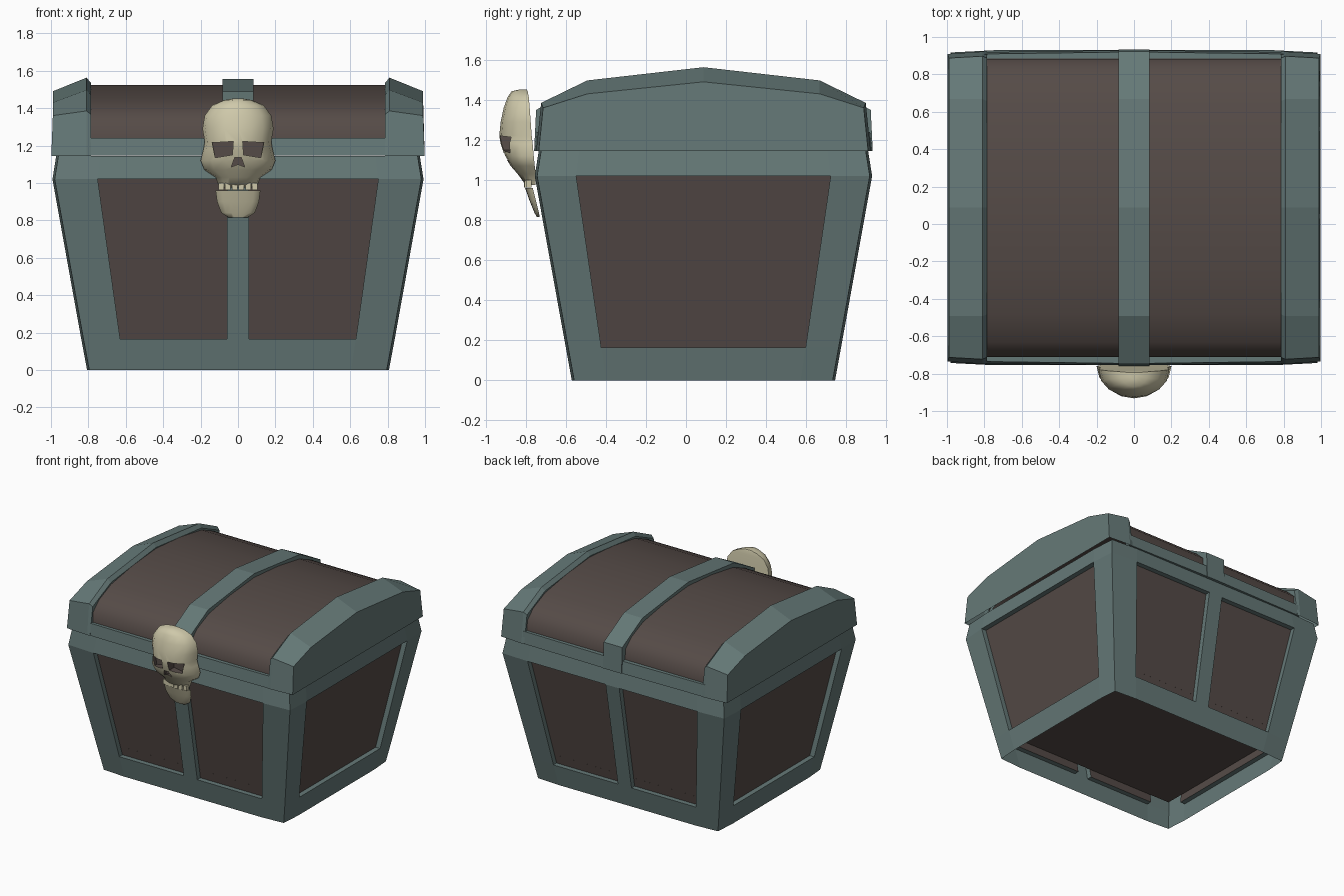
import bpy, bmesh, math

if "Cube" in bpy.data.objects:
    bpy.data.objects.remove(bpy.data.objects["Cube"])

C = 0.087  # chest centre in y


def material(name, rgb):
    m = bpy.data.materials.new(name)
    m.diffuse_color = (*rgb, 1)
    m.use_nodes = True
    m.node_tree.nodes["Principled BSDF"].inputs["Base Color"].default_value = m.diffuse_color
    return m


METAL = material("teal metal", (0.13, 0.19, 0.185))
WOOD = material("dark wood", (0.091, 0.070, 0.063))
BONE = material("bone", (0.62, 0.58, 0.40))


def make(name, verts, faces, mats, smooth=False, recalc=True):
    me = bpy.data.meshes.new(name)
    me.from_pydata(verts, [], faces)
    bm = bmesh.new()
    bm.from_mesh(me)
    bmesh.ops.remove_doubles(bm, verts=bm.verts, dist=1e-4)
    if recalc:
        bmesh.ops.recalc_face_normals(bm, faces=bm.faces)
    for f in bm.faces:
        f.smooth = smooth
    bm.to_mesh(me)
    bm.free()
    ob = bpy.data.objects.new(name, me)
    bpy.context.collection.objects.link(ob)
    for m in mats:
        me.materials.append(m)
    return ob


def loft(name, rings, mats):
    """Closed rings joined into a capped solid."""
    n = len(rings[0])
    v = [p for r in rings for p in r]
    f = [(i * n + j, i * n + (j + 1) % n, (i + 1) * n + (j + 1) % n, (i + 1) * n + j)
         for i in range(len(rings) - 1) for j in range(n)]
    f += [tuple(range(n)), tuple(range(len(v) - n, len(v)))]
    return make(name, v, f, mats)


def sheet(name, rows, mats, smooth=False, cap=False):
    """Open rows joined into a surface; cap closes the last row."""
    n = len(rows[0])
    v = [p for r in rows for p in r]
    f = [(i * n + j, (i + 1) * n + j, (i + 1) * n + j + 1, i * n + j + 1)
         for i in range(len(rows) - 1) for j in range(n - 1)]
    if cap:
        f.append(tuple(range(len(v) - n, len(v))))
    return make(name, v, f, mats, smooth)


def box(name, x, y, z, mats):
    return loft(name, [[(a, y[0], z[0]), (a, y[1], z[0]), (a, y[1], z[1]), (a, y[0], z[1])]
                       for a in x], mats)


def smooth_by_angle(ob, deg):
    bpy.ops.object.select_all(action='DESELECT')
    ob.select_set(True)
    bpy.context.view_layer.objects.active = ob
    bpy.ops.object.shade_smooth_by_angle(angle=math.radians(deg))


# ---- body: flared metal frame with recessed wooden panels ----
# z, half x, half y, front panel half width, side panel half width
ROWS = [(0, .807, .657, .605, .485), (.165, .838, .687, .63, .51),
        (1.02, .992, .842, .75, .635), (1.145, .972, .822, .735, .62)]
DEPTH = .04
fv, ff, pv, pf = [], [], [], []


def quad(verts, faces, pts):
    faces.append(tuple(range(len(verts), len(verts) + 4)))
    verts.extend(pts)


for side in range(4):
    a = side * math.pi / 2
    ca, sa = round(math.cos(a)), round(math.sin(a))

    def place(p, inset=0):
        u, d, z = p
        d -= inset
        return (u * ca + d * sa, u * sa - d * ca + C, z)

    grid = []
    for z, hx, hy, pfw, psw in ROWS:
        w, d, p = (hx, hy, pfw) if side % 2 == 0 else (hy, hx, psw)
        mid = [-.06, .06] if side % 2 == 0 else []
        cols = [-p] + mid + [p]
        grid.append([(-w + .012, d - .012, z)] + [(u, d, z) for u in cols] + [(w - .012, d - .012, z)])
    openings = (1, 3) if side % 2 == 0 else (1,)
    for r in range(3):
        for c in range(len(grid[0]) - 1):
            q = [grid[r][c], grid[r][c + 1], grid[r + 1][c + 1], grid[r + 1][c]]
            if r == 1 and c in openings:
                quad(pv, pf, [place(k, DEPTH) for k in q])
                for i in range(4):  # reveal around the panel
                    j = (i + 1) % 4
                    quad(fv, ff, [place(q[i]), place(q[j]), place(q[j], DEPTH), place(q[i], DEPTH)])
            else:
                quad(fv, ff, [place(k) for k in q])
make("body_frame", fv, ff, [METAL], recalc=False)
make("body_panels", pv, pf, [WOOD], recalc=False)
FX, FY, FZ = .81, .66, .235
make("body_floor", [(-FX, C - FY, FZ), (-FX, C + FY, FZ), (FX, C + FY, FZ), (FX, C - FY, FZ)],
     [(0, 1, 2, 3)], [WOOD], recalc=False)


# ---- lid ----
def section(x, half, drop=0):
    """Mirrored half profile (y out, z), given from the base up to the peak."""
    h = [(y - drop, z - (drop if z > 1.3 else 0)) for y, z in half[:-1]]
    h.append((0, half[-1][1] - drop))
    return [(x, C - y, z) for y, z in h] + [(x, C + y, z) for y, z in h[-2::-1]]


OUTER = [(.822, 1.145), (.80, 1.36), (.58, 1.43), (0, 1.49)]
RIDGE = [(.835, 1.145), (.81, 1.385), (.58, 1.497), (0, 1.563)]
INNER = [(.835, 1.145), (.80, 1.365), (.57, 1.47), (0, 1.533)]
STRAP = [(.845, 1.145), (.835, 1.35), (.58, 1.488), (0, 1.555)]
WOODEN = [(.80, 1.22), (.795, 1.32), (.72, 1.39), (.57, 1.455), (.30, 1.50), (0, 1.525)]

for sx, nm in ((-1, "left"), (1, "right")):
    sheet("lid_end_band_" + nm, [section(sx * .785, INNER, .045), section(sx * .785, INNER),
                                 section(sx * .81, RIDGE), section(sx * .985, OUTER),
                                 section(sx * .998, OUTER)][:3]
          + [[(sx * (.998 if z < 1.3 else .99), y, z) for _, y, z in section(0, OUTER)]],
          [METAL], cap=True)
sheet("lid_strap", [section(-.082, STRAP, .05), section(-.082, STRAP),
                    section(.082, STRAP), section(.082, STRAP, .05)], [METAL])
sheet("lid_boards", [section(-.79, WOODEN), section(.79, WOODEN)], [WOOD], smooth=True)
for sy, nm in ((-1, "front"), (1, "back")):
    loft("lid_rail_" + nm, [[(x, C + sy * y, z) for y, z in
                             ((.78, 1.146), (h, 1.146), (h - .01, 1.24), (.78, 1.24))]
                            for x, h in ((-.81, .832), (0, .843), (.81, .832))], [METAL])


# ---- skull clasp: stacked half-round slices ----
def slice_ring(z, w, yf, yb, n=8):
    return [(-w * math.cos(math.pi * t / n),
             yb + (yf - yb) * math.sin(math.pi * t / n) ** .9 if 0 < t < n else yb, z)
            for t in range(n + 1)]


CRANIUM = [(.975, .10, -.80, -.75), (1.03, .12, -.84, -.75), (1.07, .18, -.875, -.755),
           (1.12, .20, -.905, -.76), (1.18, .185, -.925, -.765), (1.22, .178, -.932, -.77),
           (1.29, .19, -.925, -.775), (1.36, .178, -.91, -.78), (1.415, .138, -.89, -.785),
           (1.443, .075, -.87, -.79), (1.452, .02, -.83, -.795)]
skull = loft("skull", [slice_ring(*r) for r in CRANIUM], [BONE, WOOD])
smooth_by_angle(skull, 55)
JAW = [(.815, .05, -.745, -.73), (.84, .09, -.758, -.735), (.90, .112, -.782, -.75),
       (.96, .12, -.803, -.765)]
jaw = loft("jaw", [slice_ring(*r) for r in JAW], [BONE])
smooth_by_angle(jaw, 55)
for i in range(6):
    x = (i - 2.5) * .036
    y = -.81 + 1.5 * x * x
    box("upper_tooth", (x - .015, x + .015), (y, -.77), (.963, 1.0), [BONE])


# eye and nose sockets cut into the skull
def cut(name, pts, depth):
    ob = loft(name, [[(x, y, z) for x, z in pts] for y in (-1.0, depth)], [BONE, WOOD])
    for p in ob.data.polygons:
        p.material_index = 1
    ob.hide_render = True
    ob.hide_set(True)
    b = skull.modifiers.new(name, 'BOOLEAN')
    b.object, b.operation, b.solver = ob, 'DIFFERENCE', 'EXACT'


for sx, nm in ((-1, "left"), (1, "right")):
    cut("eye_socket_" + nm, [(sx * x, z) for x, z in
                             ((.03, 1.15), (.122, 1.135), (.138, 1.215), (.025, 1.222))], -.85)
cut("nose_socket", [(-.036, 1.085), (0, 1.1), (.036, 1.085), (.018, 1.135), (-.018, 1.135)], -.86)
